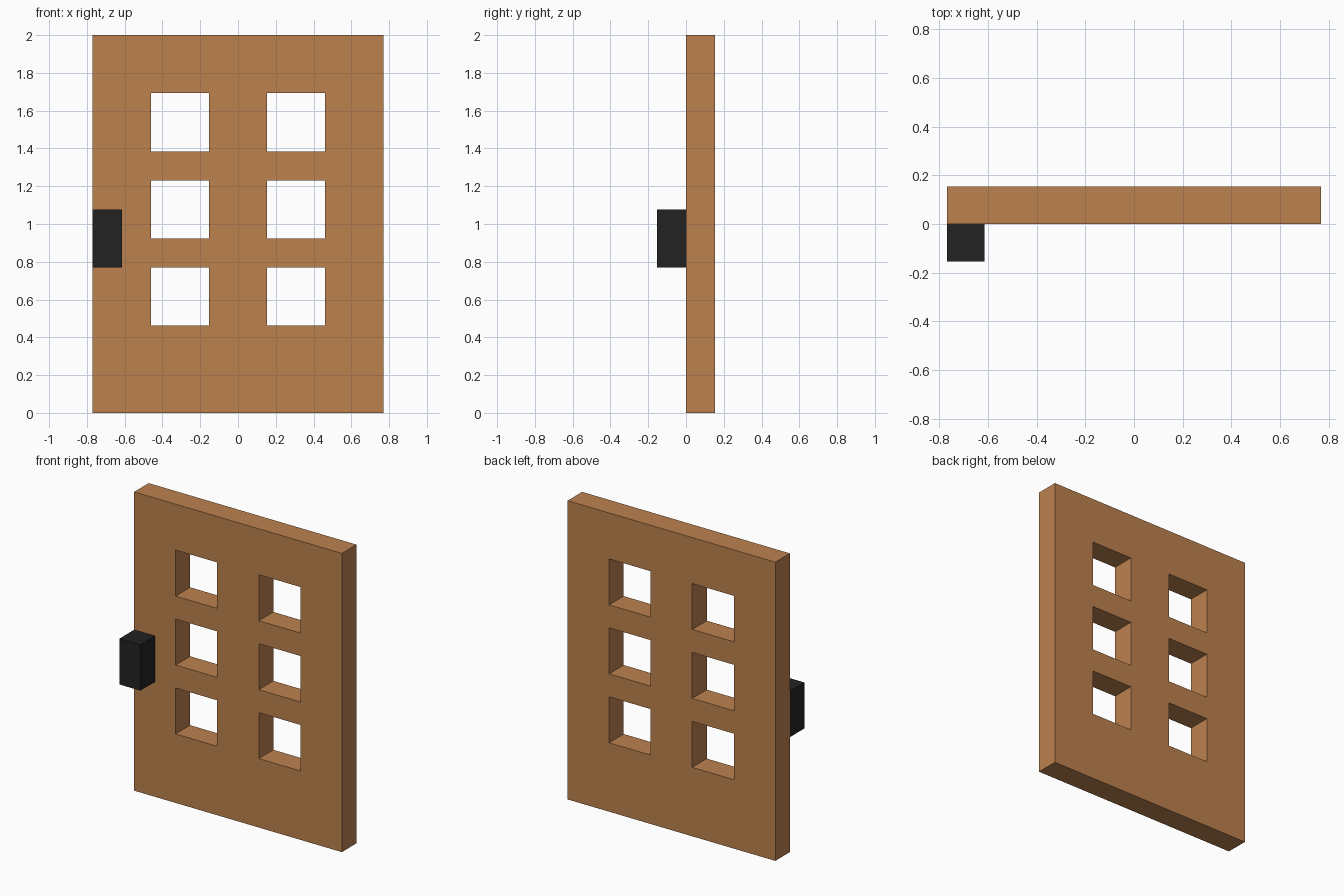
import bpy
import bmesh

if "Cube" in bpy.data.objects:
    bpy.data.objects.remove(bpy.data.objects["Cube"])

U = 2 / 13  # one block unit; the door is 10 x 1 x 13 blocks


def material(name, rgb):
    mat = bpy.data.materials.new(name)
    mat.diffuse_color = (*rgb, 1)
    mat.use_nodes = True
    mat.node_tree.nodes["Principled BSDF"].inputs["Base Color"].default_value = mat.diffuse_color
    return mat


def add_object(name, bm, mat):
    bmesh.ops.recalc_face_normals(bm, faces=bm.faces)
    mesh = bpy.data.meshes.new(name)
    bm.to_mesh(mesh)
    bm.free()
    mesh.materials.append(mat)
    obj = bpy.data.objects.new(name, mesh)
    bpy.context.collection.objects.link(obj)
    return obj


wood = material("brown wood", (0.503, 0.223, 0.078))
black = material("black metal", (0.016, 0.016, 0.016))

# Door panel: a grid of cells with the six window cells left open
xs = [-5, -3, -1, 1, 3, 5]
zs = [0, 3, 5, 6, 8, 9, 11, 13]
bm = bmesh.new()
grid = [[bm.verts.new((x * U, 0, z * U)) for z in zs] for x in xs]
for i in range(len(xs) - 1):
    for j in range(len(zs) - 1):
        if i % 2 and j % 2:
            continue  # window opening
        bm.faces.new((grid[i][j], grid[i + 1][j], grid[i + 1][j + 1], grid[i][j + 1]))

# Thicken the panel towards the back
result = bmesh.ops.extrude_face_region(bm, geom=bm.faces[:], use_keep_orig=True)
back = [g for g in result["geom"] if isinstance(g, bmesh.types.BMVert)]
bmesh.ops.translate(bm, verts=back, vec=(0, U, 0))
add_object("door_panel", bm, wood)

# Handle block on the front left edge
bm = bmesh.new()
bmesh.ops.create_cube(bm, size=1)
bmesh.ops.scale(bm, verts=bm.verts, vec=(U, U, 2 * U))
bmesh.ops.translate(bm, verts=bm.verts, vec=(-4.5 * U, -0.5 * U, 6 * U))
add_object("door_handle", bm, black)
